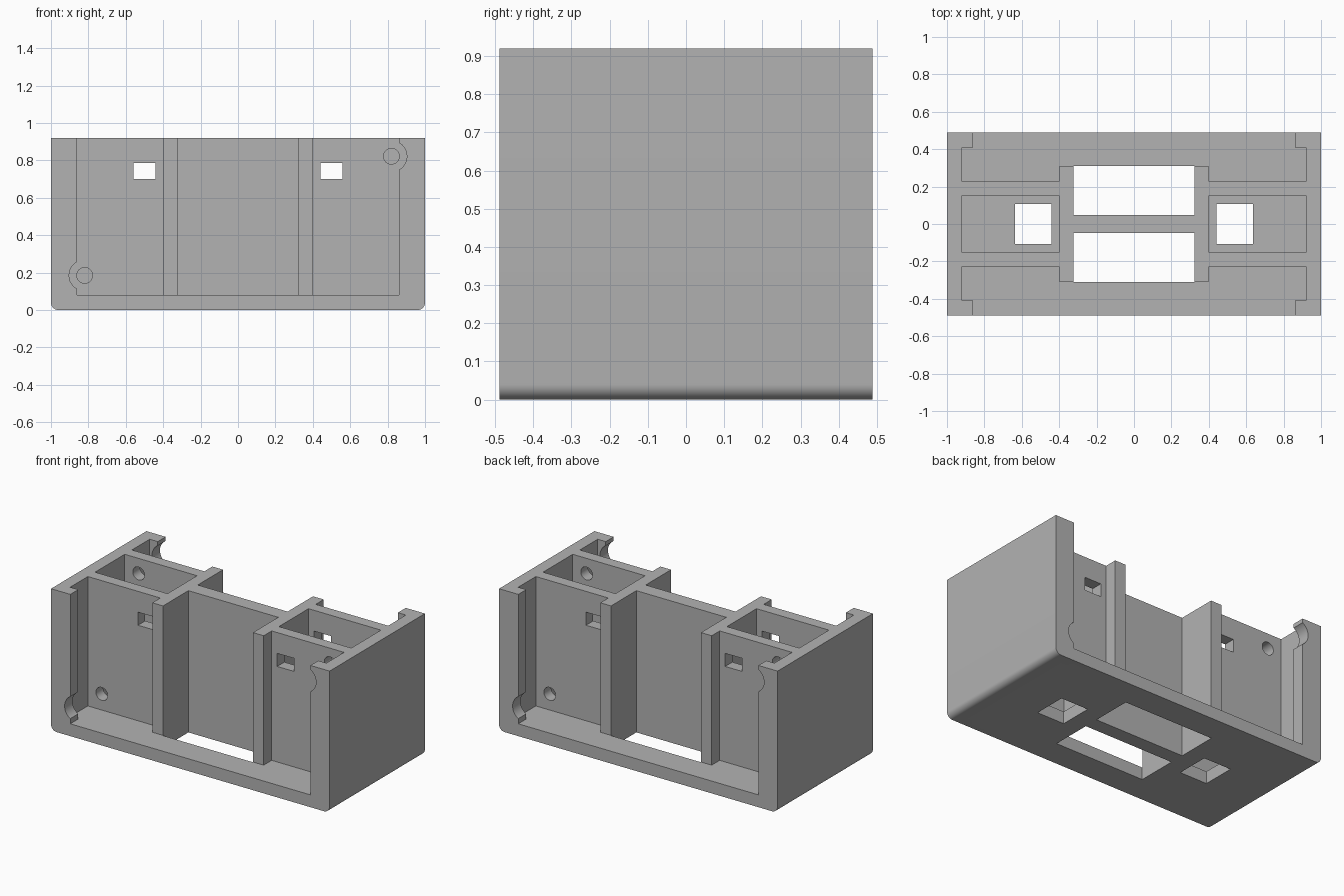
import bpy, bmesh, math
from mathutils import Matrix, Vector

if "Cube" in bpy.data.objects:
    bpy.data.objects.remove(bpy.data.objects["Cube"], do_unlink=True)

W, D, H, FLOOR = 1.0, 0.489, 0.92, 0.08      # half width, half depth, height, floor
TOP, OUT = 1.1, 0.6                          # cutters run past the block

grey = bpy.data.materials.new("plastic grey")
grey.use_nodes = True
colour = (0.45, 0.45, 0.45, 1)
grey.diffuse_color = colour
grey.node_tree.nodes["Principled BSDF"].inputs["Base Color"].default_value = colour


def make(name, bm):
    mesh = bpy.data.meshes.new(name)
    bm.to_mesh(mesh)
    bm.free()
    mesh.materials.append(grey)
    ob = bpy.data.objects.new(name, mesh)
    bpy.context.collection.objects.link(ob)
    return ob


def box(x0, x1, y0, y1, z0, z1):
    bm = bmesh.new()
    size = Matrix.Diagonal((x1 - x0, y1 - y0, z1 - z0, 1))
    mid = Matrix.Translation(((x0 + x1) / 2, (y0 + y1) / 2, (z0 + z1) / 2))
    bmesh.ops.create_cube(bm, size=1, matrix=mid @ size)
    return bm


def rod(x, z, r, y0, y1):
    bm = bmesh.new()
    place = Matrix.Translation((x, (y0 + y1) / 2, z)) @ Matrix.Rotation(math.pi / 2, 4, 'X')
    bmesh.ops.create_cone(bm, cap_ends=True, segments=32, radius1=r, radius2=r,
                          depth=y1 - y0, matrix=place)
    return bm


# Solid block with the two long bottom edges rounded
bm = box(-W, W, -D, D, 0, H)
edges = [e for e in bm.edges if all(v.co.z < 0.01 for v in e.verts)
         and abs(e.verts[0].co.x - e.verts[1].co.x) < 0.01]
bmesh.ops.bevel(bm, geom=edges, offset=0.04, segments=8, profile=0.5, affect='EDGES')
body = make("divided_housing", bm)


def cut(bm, turned=False):
    if turned:
        bmesh.ops.rotate(bm, verts=bm.verts, cent=Vector(), matrix=Matrix.Rotation(math.pi, 3, 'Z'))
    cutter = make("cutter", bm)
    cutter.hide_render = True
    mod = body.modifiers.new("cut", 'BOOLEAN')
    mod.operation, mod.solver, mod.object = 'DIFFERENCE', 'EXACT', cutter
    bpy.context.view_layer.objects.active = body
    bpy.ops.object.modifier_apply(modifier=mod.name)
    bpy.data.objects.remove(cutter, do_unlink=True)


# Everything on the front repeats on the back, turned half round
for turned in (False, True):
    # open mouth between the lips, and the wide bay behind them
    cut(box(-0.862, 0.862, -OUT, -0.38, FLOOR, TOP), turned)
    cut(box(-0.92, 0.92, -0.408, -0.308, FLOOR, TOP), turned)
    # side bays up to the cross walls, leaving the uprights
    for x0, x1 in ((-0.92, -0.4), (0.4, 0.92)):
        cut(box(x0, x1, -0.35, -0.226, FLOOR, TOP), turned)
    # centre bay and its floor opening
    cut(box(-0.323, 0.323, -0.35, -0.048, FLOOR, TOP), turned)
    cut(box(-0.323, 0.323, -0.311, -0.048, -0.1, 0.2), turned)
    # closed pocket, its floor opening and the windows through both walls
    cut(box(0.4, 0.92, -0.152, 0.152, FLOOR, TOP), turned)
    cut(box(0.44, 0.637, -0.108, 0.108, -0.1, 0.2), turned)
    cut(box(0.44, 0.56, -0.3, 0.3, 0.7, 0.785), turned)
    # screw holes, with clearance notches in the lips
    for x, z in ((0.82, 0.822), (-0.82, 0.185)):
        cut(rod(x, z, 0.042, -0.3, -0.1), turned)
        cut(rod(x, z, 0.083, -OUT, -0.35), turned)

bpy.ops.object.select_all(action='DESELECT')
body.select_set(True)
bpy.context.view_layer.objects.active = body
bpy.ops.object.shade_smooth_by_angle(angle=math.radians(30))
